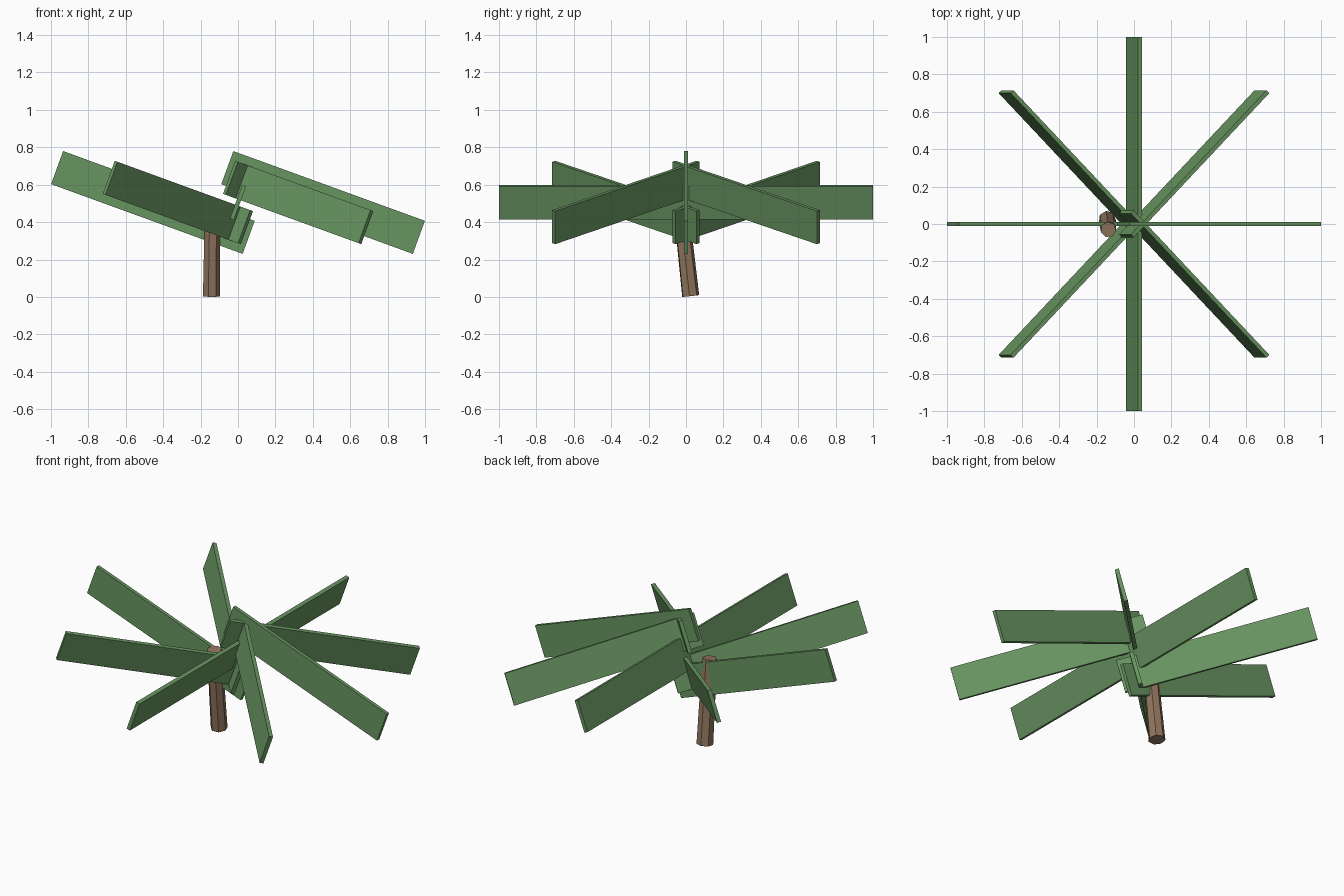
import bpy, math
from mathutils import Matrix, Vector

if "Cube" in bpy.data.objects:
    bpy.data.objects.remove(bpy.data.objects["Cube"])


def material(name, color):
    m = bpy.data.materials.new(name)
    m.diffuse_color = color
    m.use_nodes = True
    m.node_tree.nodes["Principled BSDF"].inputs["Base Color"].default_value = m.diffuse_color
    return m


green = material("leaf_green", (0.14, 0.30, 0.12, 1))
brown = material("trunk_brown", (0.28, 0.18, 0.11, 1))

# Eight flat fronds, yawed around the crown and all leaning the same way
LENGTH, THICK, HEIGHT, RADIUS, CROWN_Z = 1.09, 0.022, 0.188, 0.455, 0.505
lean = Matrix.Rotation(math.radians(20), 4, 'Y')
for i in range(8):
    a = i * math.pi / 4
    bpy.ops.mesh.primitive_cube_add(size=1)
    frond = bpy.context.object
    frond.name = f"frond_{i + 1}"
    place = Matrix.Translation((RADIUS * math.cos(a), RADIUS * math.sin(a), CROWN_Z))
    frond.matrix_world = (place @ lean @ Matrix.Rotation(a, 4, 'Z')
                          @ Matrix.Diagonal((LENGTH, THICK, HEIGHT, 1)))
    frond.data.materials.append(green)

# Leaning trunk segment, slightly tapered
base, top = Vector((-0.143, 0.024, 0.005)), Vector((-0.137, -0.03, 0.50))
axis = top - base
bpy.ops.mesh.primitive_cone_add(vertices=7, radius1=0.047, radius2=0.042, depth=axis.length)
trunk = bpy.context.object
trunk.name = "trunk"
trunk.matrix_world = (Matrix.Translation((base + top) / 2)
                      @ axis.to_track_quat('Z', 'Y').to_matrix().to_4x4())
trunk.data.materials.append(brown)
